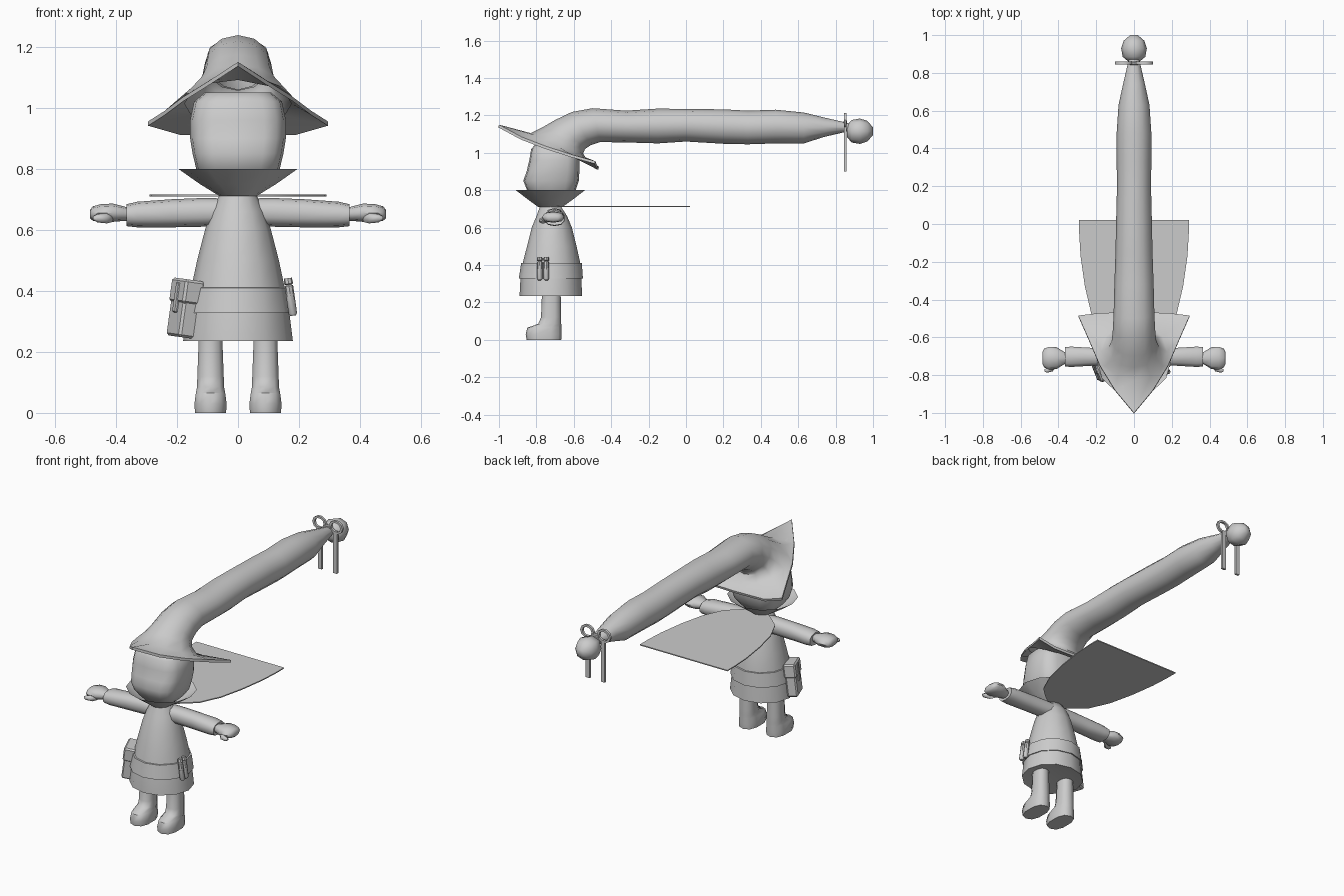
import bpy, bmesh, math
from mathutils import Vector, Matrix

if "Cube" in bpy.data.objects:
    bpy.data.objects.remove(bpy.data.objects["Cube"])

grey = bpy.data.materials.new("plain_grey")
grey.diffuse_color = (0.6, 0.6, 0.6, 1)
grey.use_nodes = True
grey.node_tree.nodes["Principled BSDF"].inputs["Base Color"].default_value = grey.diffuse_color


def finish(name, bm, angle=50, normals=True):
    if normals:
        bmesh.ops.recalc_face_normals(bm, faces=bm.faces)
    me = bpy.data.meshes.new(name)
    bm.to_mesh(me)
    bm.free()
    ob = bpy.data.objects.new(name, me)
    bpy.context.collection.objects.link(ob)
    me.materials.append(grey)
    bpy.ops.object.select_all(action='DESELECT')
    ob.select_set(True)
    bpy.context.view_layer.objects.active = ob
    bpy.ops.object.shade_smooth_by_angle(angle=math.radians(angle))
    return ob


def loft(name, rings, caps=(True, True), angle=50, closed=True):
    """Skin a list of equal-length point rings."""
    bm = bmesh.new()
    vs = [[bm.verts.new(p) for p in r] for r in rings]
    n = len(vs[0])
    for a, b in zip(vs, vs[1:]):
        for i in range(n):
            j = (i + 1) % n
            bm.faces.new((a[i], a[j], b[j], b[i]))
    if caps[0]:
        bm.faces.new(vs[0][::-1])
    if caps[1]:
        bm.faces.new(vs[-1])
    return finish(name, bm, angle, normals=closed)


def oval(n, e=2.0, turn=0.0):
    """Superellipse as (side, front) pairs, starting at the front."""
    out = []
    for k in range(n):
        t = 2 * math.pi * k / n + turn
        s, c = math.sin(t), math.cos(t)
        out.append((math.copysign(abs(s) ** (2 / e), s), math.copysign(abs(c) ** (2 / e), c)))
    return out


def level(z, yf, yb, rx, n=12, e=2.0, x=0.0):
    """Horizontal ring from front yf to back yb."""
    return [(x + s * rx, (yf + yb) / 2 + c * (yf - yb) / 2, z) for s, c in oval(n, e)]


def box(name, size, matrix, bevel=0.0):
    bm = bmesh.new()
    bmesh.ops.create_cube(bm, size=1)
    bmesh.ops.scale(bm, vec=size, verts=bm.verts)
    if bevel:
        bmesh.ops.bevel(bm, geom=bm.edges[:], offset=bevel, segments=1, affect='EDGES')
    bm.transform(matrix)
    return finish(name, bm, 30)


# Coat, belt, collar
coat = [(.235, -.89, -.555, .18), (.33, -.885, -.56, .168), (.41, -.873, -.565, .153),
        (.50, -.85, -.585, .134), (.60, -.825, -.61, .108), (.66, -.80, -.635, .088),
        (.715, -.78, -.67, .06)]
loft("coat", [level(.245, -.83, -.61, .12)] + [level(*r) for r in coat], angle=60)
loft("belt", [level(.33, -.885, -.56, .166), level(.328, -.894, -.551, .176),
              level(.41, -.881, -.557, .161), level(.411, -.87, -.57, .150)], (False, False), 40)
loft("collar", [level(.71, -.79, -.66, .06), level(.75, -.845, -.605, .125),
                level(.80, -.91, -.54, .196)], (False, False), 60, closed=False)

# Head
head = [(.72, -.79, -.66, .06), (.76, -.82, -.62, .11), (.80, -.85, -.59, .137),
        (.85, -.87, -.573, .149), (.90, -.852, -.57, .157), (.96, -.838, -.57, .157),
        (1.02, -.828, -.578, .144), (1.05, -.80, -.60, .108)]
loft("head", [level(*r, n=16, e=3.2) for r in head], angle=70)

# Hat: brim underside, brim edge, then crown bending into the long tail
half = [(0, -1, 1.15), (.10, -.88, 1.085), (.18, -.75, 1.035), (.24, -.61, .99),
        (.295, -.485, .955), (.19, -.472, .925), (0, -.465, .925)]
rim = half + [(-x, y, z) for x, y, z in half[5:0:-1]]


def tilted(yt, zt, yb, zb, rx):
    """Ring spanning from a front/top point to a back/bottom point."""
    t, b = Vector((0, yt, zt)), Vector((0, yb, zb))
    return [(t + b) / 2 + (t - b) / 2 * c + Vector((s * rx, 0, 0)) for s, c in oval(12)]


crown = [(-.83, 1.105, -.52, .95, .175), (-.76, 1.14, -.55, .995, .135),
         (-.70, 1.175, -.54, 1.02, .118), (-.61, 1.218, -.51, 1.04, .112),
         (-.50, 1.238, -.46, 1.057, .108), (-.32, 1.225, -.32, 1.055, .104),
         (-.15, 1.236, -.15, 1.05, .098), (0, 1.234, 0, 1.06, .095),
         (.20, 1.232, .20, 1.048, .09), (.33, 1.225, .33, 1.045, .092),
         (.48, 1.23, .48, 1.05, .092), (.63, 1.215, .63, 1.05, .082),
         (.74, 1.188, .74, 1.085, .058), (.87, 1.158, .87, 1.115, .028)]
drop = Vector((0, -.004, -.014))
hat = [[p + drop for p in tilted(*crown[0])], [Vector(p) + drop for p in rim], rim]
loft("hat", hat + [tilted(*r) for r in crown], (False, True), 45)

# Ball at the tail end
ball = [(.86, .03), (.885, .06), (.93, .068), (.97, .055), (1.0, .02)]
loft("tail_ball", [[(s * r, y, 1.115 + c * r) for s, c in oval(8, 2.3)] for y, r in ball], angle=60)

# Bow: two loops and two hanging ribbons
for side, s in (("right", 1), ("left", -1)):
    bm = bmesh.new()
    prev = []
    for k in range(10):
        a = 2 * math.pi * k / 10
        row = []
        for r, dy in ((1, -.007), (1, .007), (.68, .007), (.68, -.007)):
            row.append(bm.verts.new((s * (.055 + .045 * r * math.cos(a)), .852 + dy,
                                     1.175 + .04 * r * math.sin(a))))
        prev.append(row)
    for k in range(10):
        a, b = prev[k], prev[(k + 1) % 10]
        for i in range(4):
            j = (i + 1) % 4
            bm.faces.new((a[i], a[j], b[j], b[i]))
    finish(side + "_bow_loop", bm, 40)
    box(side + "_ribbon", (.026, .014, .25), Matrix.Translation((s * .05, .852, 1.025)))
box("bow_knot", (.05, .018, .03), Matrix.Translation((0, .852, 1.16)), .005)

# Cape: flat plate
edge = [(.05, -.70), (.11, -.655), (.17, -.60), (.225, -.48), (.26, -.33), (.283, -.17),
        (.29, -.05), (.29, .022)]
outline = edge + [(-x, y) for x, y in edge[::-1]]
loft("cape", [[(x, y, z) for x, y in outline] for z in (.709, .715)], angle=30)

# Arms, hands, thumbs, legs
arm = [(.04, .658, .05, .045), (.12, .657, .048, .047), (.22, .654, .049, .046),
       (.33, .65, .056, .042), (.365, .648, .054, .036), (.36, .648, .03, .022)]
hand = [(.35, .65, .025, .02), (.375, .653, .036, .024), (.41, .656, .058, .03),
        (.45, .655, .06, .029), (.475, .653, .05, .024), (.485, .652, .03, .014)]
leg = [(0, -.852, -.667, .053), (.03, -.857, -.665, .055), (.065, -.848, -.666, .05),
       (.085, -.79, -.667, .046), (.12, -.775, -.668, .045), (.25, -.77, -.67, .04)]
for side, s in (("right", 1), ("left", -1)):
    for name, rows, n, yc in (("arm", arm, 10, -.703), ("hand", hand, 8, -.71)):
        loft(f"{side}_{name}", [[(s * x, yc + a * ry, z + b * rz) for a, b in oval(n, 2.4)]
                                for x, z, ry, rz in rows], angle=60)
    thumb = [(.41, -.745, .012), (.43, -.765, .017), (.46, -.775, .014), (.475, -.775, .006)]
    loft(side + "_thumb", [[(s * x, y + a * r, .638 + b * r) for a, b in oval(6)]
                           for x, y, r in thumb], angle=60)
    loft(side + "_leg", [level(*r, n=10, e=2.5, x=s * .09) for r in leg], angle=50)

# Side pouch with flap and strap
place = (Matrix.Translation((-.175, -.765, .34)) @ Matrix.Rotation(math.radians(8), 4, 'Y')
         @ Matrix.Rotation(math.radians(22), 4, 'Z'))
box("pouch", (.06, .12, .185), place, .008)
box("pouch_flap", (.07, .13, .08), place @ Matrix.Translation((0, 0, .058)), .008)
box("pouch_strap", (.076, .03, .10), place @ Matrix.Translation((0, 0, .035)), .004)

# Two vials tucked in the belt
for i, y in enumerate((-.782, -.747)):
    spot = Matrix.Translation((.172, y, .38)) @ Matrix.Rotation(math.radians(-8), 4, 'Y')
    prof = [(-.062, .009), (-.055, .014), (.036, .014), (.04, .009), (.044, .015), (.062, .013)]
    loft(f"vial_{i + 1}", [[spot @ Vector((a * r, b * r, z)) for a, b in oval(8)]
                           for z, r in prof], angle=40)
